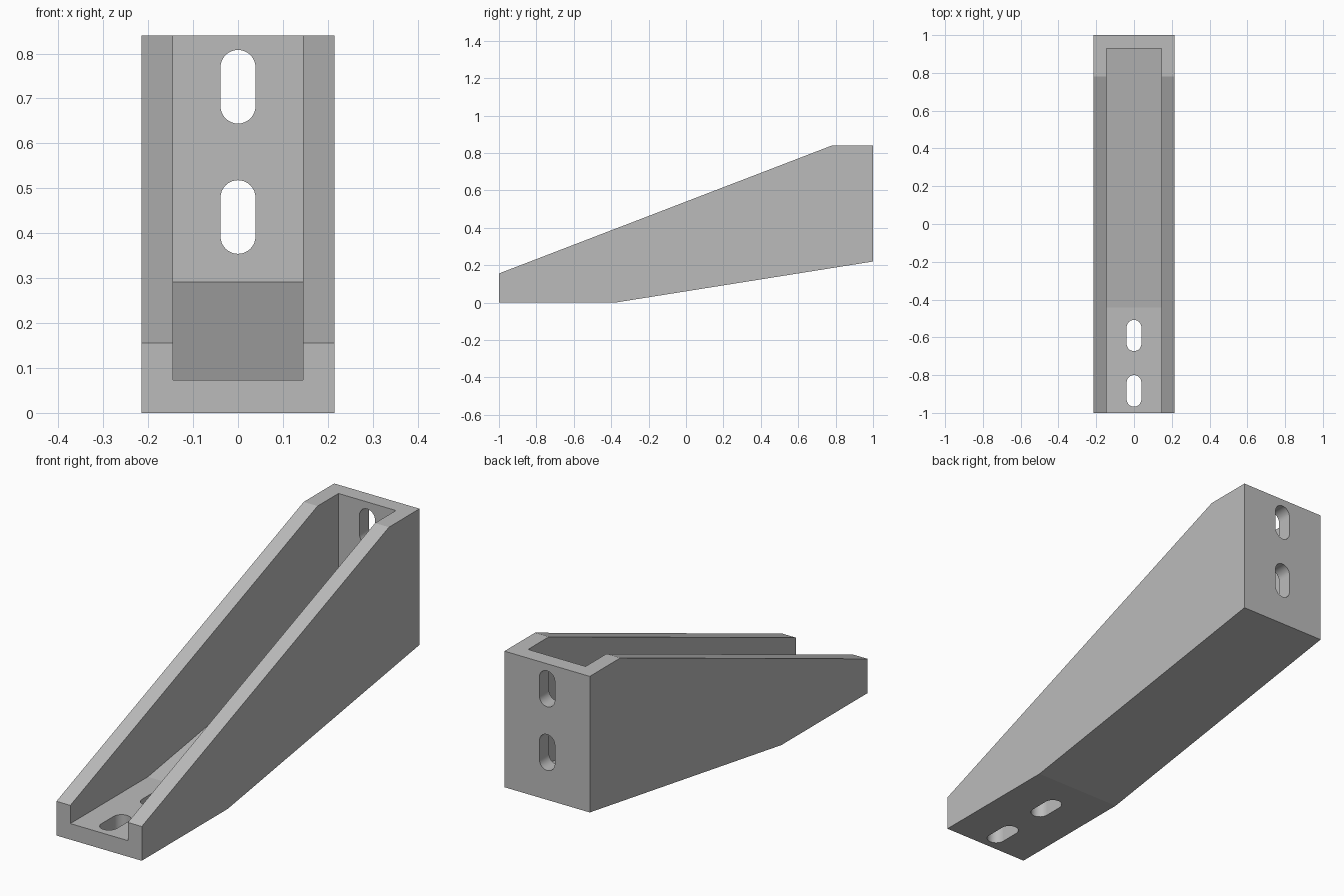
import bpy, bmesh, math
from mathutils import Vector

if "Cube" in bpy.data.objects:
    bpy.data.objects.remove(bpy.data.objects["Cube"], do_unlink=True)

grey = bpy.data.materials.new("plain_grey")
grey.use_nodes = True
colour = (0.5, 0.5, 0.5, 1)
grey.diffuse_color = colour
grey.node_tree.nodes["Principled BSDF"].inputs["Base Color"].default_value = colour


def prism(name, points, sweep):
    """Extrude a closed outline of 3D points along a vector."""
    bm = bmesh.new()
    face = bm.faces.new([bm.verts.new(p) for p in points])
    new = bmesh.ops.extrude_face_region(bm, geom=[face])["geom"]
    verts = [g for g in new if isinstance(g, bmesh.types.BMVert)]
    bmesh.ops.translate(bm, verts=verts, vec=Vector(sweep))
    bmesh.ops.recalc_face_normals(bm, faces=bm.faces)
    mesh = bpy.data.meshes.new(name)
    bm.to_mesh(mesh)
    bm.free()
    mesh.materials.append(grey)
    obj = bpy.data.objects.new(name, mesh)
    bpy.context.collection.objects.link(obj)
    return obj


def side_prism(name, profile, half_width):
    """Side profile in (y, z), swept across the width."""
    return prism(name, [(-half_width, y, z) for y, z in profile], (2 * half_width, 0, 0))


def slot_outline(low, high, radius=0.039, steps=16):
    """Rounded slot outline as (across, along) pairs."""
    outline = []
    for centre, start in ((high - radius, 0), (low + radius, math.pi)):
        for i in range(steps + 1):
            a = start + math.pi * i / steps
            outline.append((radius * math.cos(a), centre + radius * math.sin(a)))
    return outline


# Tapered bracket body
bracket = side_prism("bracket", [(-1, 0), (-0.38, 0), (1, 0.22), (1, 0.84),
                                 (0.78, 0.84), (-1, 0.156)], 0.215)

# Channel open at the top and front
cutters = [side_prism("channel_cutter", [(-1.1, 0.073), (-0.442, 0.073), (0.93, 0.291),
                                         (0.93, 1), (-1.1, 1)], 0.145)]

# Slots through the floor
for low, high in ((-0.967, -0.8), (-0.673, -0.508)):
    cutters.append(prism("floor_slot_cutter",
                         [(x, y, -0.1) for x, y in slot_outline(low, high)], (0, 0, 0.25)))

# Slots through the back wall
for low, high in ((0.354, 0.518), (0.644, 0.808)):
    cutters.append(prism("back_slot_cutter",
                         [(x, 0.85, z) for x, z in slot_outline(low, high)], (0, 0.25, 0)))

# Cut the body, then discard the cutters
bpy.ops.object.select_all(action='DESELECT')
bpy.context.view_layer.objects.active = bracket
bracket.select_set(True)
for cutter in cutters:
    cutter.hide_render = True
    mod = bracket.modifiers.new("cut", 'BOOLEAN')
    mod.operation = 'DIFFERENCE'
    mod.solver = 'EXACT'
    mod.object = cutter
    bpy.ops.object.modifier_apply(modifier=mod.name)
    bpy.data.objects.remove(cutter, do_unlink=True)

# The floor bend is shallow, so keep only the slot curves smooth
bpy.ops.object.shade_smooth_by_angle(angle=math.radians(30))
for face in bracket.data.polygons:
    face.use_smooth = face.area < 0.003
